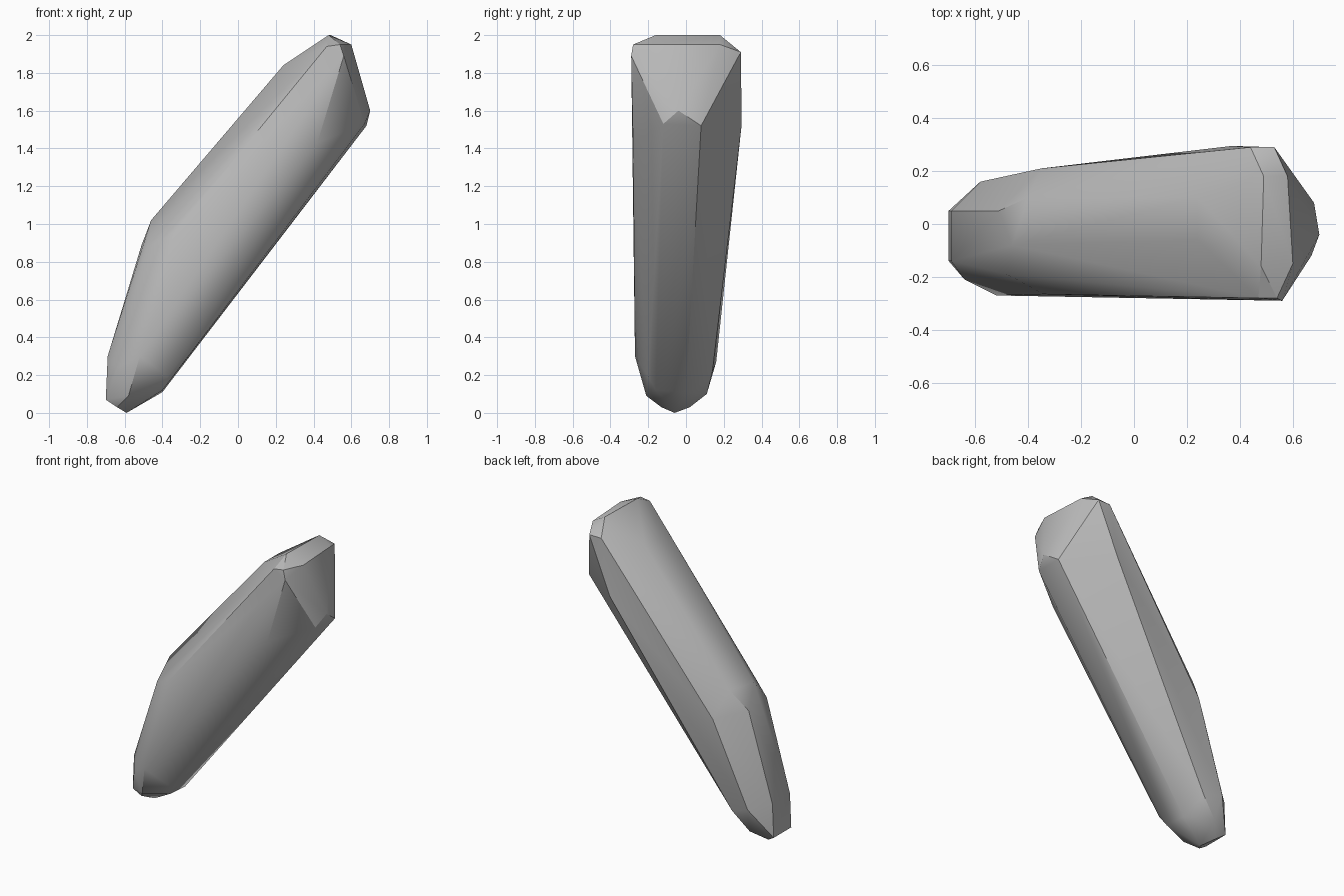
import bpy
import bmesh
import math

# Remove the default object
default_cube = bpy.data.objects.get("Cube")
if default_cube is not None:
    bpy.data.objects.remove(default_cube, do_unlink=True)


def make_material(name, colour):
    material = bpy.data.materials.new(name)
    material.use_nodes = True
    material.diffuse_color = colour
    shader = material.node_tree.nodes["Principled BSDF"]
    shader.inputs["Base Color"].default_value = colour
    return material


def hull_object(name, sections, material):
    """Wrap a convex skin around the corner points of every section."""
    bm = bmesh.new()
    for corners in sections.values():
        for corner in corners:
            bm.verts.new(corner)
    result = bmesh.ops.convex_hull(bm, input=bm.verts)
    unused = {item for key in ("geom_interior", "geom_unused")
              for item in result[key]
              if isinstance(item, bmesh.types.BMVert) and not item.link_faces}
    bmesh.ops.delete(bm, geom=list(unused), context="VERTS")
    bmesh.ops.recalc_face_normals(bm, faces=bm.faces)
    mesh = bpy.data.meshes.new(name)
    bm.to_mesh(mesh)
    bm.free()
    mesh.materials.append(material)
    obj = bpy.data.objects.new(name, mesh)
    bpy.context.collection.objects.link(obj)
    return obj


# Corner points of the leaning body, grouped from bottom to top
sections = {
    "tip": [(-.59, -.06, 0), (-.64, -.13, .03), (-.64, .02, .03)],
    "foot": [(-.7, -.14, .07), (-.7, .05, .07), (-.58, -.21, .09),
             (-.56, .11, .1), (-.4, 0, .11), (-.4, -.16, .12),
             (-.37, -.2, .19)],
    "ankle": [(-.69, -.14, .3), (-.69, .05, .3), (-.64, -.21, .24),
              (-.58, .16, .27), (-.52, -.27, .3), (-.45, .14, .22)],
    "elbow": [(-.46, -.08, 1.02), (-.51, .05, .89), (-.48, -.19, .88),
              (-.34, -.265, .95), (-.35, .21, .85), (-.4, .1, 1.02)],
    "shoulder": [(.7, -.04, 1.6), (.68, .08, 1.52), (.67, -.12, 1.53),
                 (.37, .295, 1.53), (.42, -.28, 1.43)],
    "upper_back": [(.24, .1, 1.84), (.24, -.06, 1.84)],
    "cap_rim": [(.44, .29, 1.91), (.53, .29, 1.91), (.56, -.29, 1.89),
                (.47, -.28, 1.94), (.54, -.28, 1.95)],
    "cap_top": [(.48, -.16, 2), (.49, .18, 2), (.58, .18, 1.95),
                (.6, -.15, 1.95)],
}

grey = make_material("plain grey", (.5, .5, .5, 1))
body = hull_object("leaning_body", sections, grey)

# Smooth shading that keeps the strong creases sharp
bpy.ops.object.select_all(action="DESELECT")
body.select_set(True)
bpy.context.view_layer.objects.active = body
bpy.ops.object.shade_smooth_by_angle(angle=math.radians(30))
